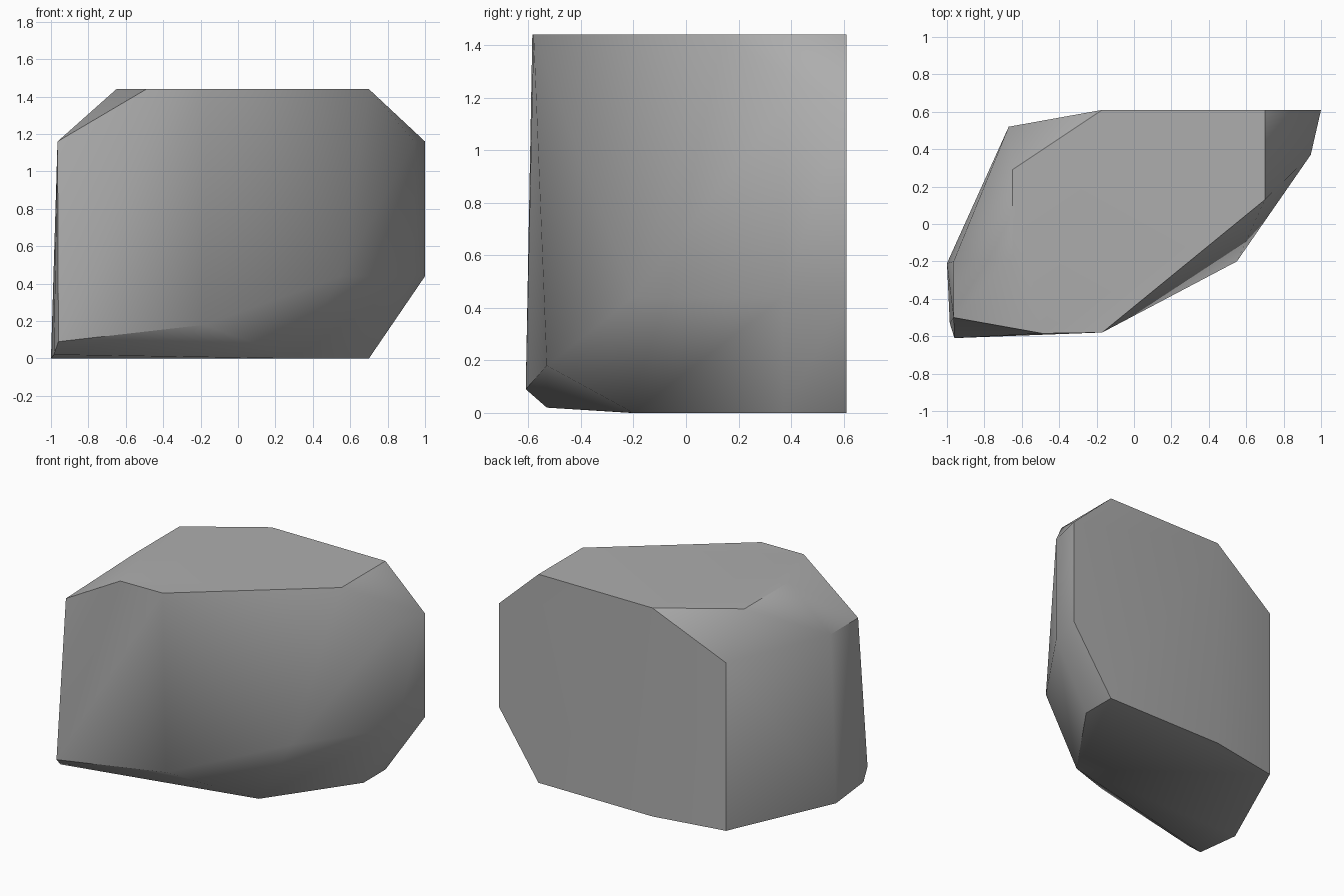
import bpy
import bmesh
import math

default_cube = bpy.data.objects.get("Cube")
if default_cube:
    bpy.data.objects.remove(default_cube, do_unlink=True)


def flat_material(name, colour):
    material = bpy.data.materials.new(name)
    material.use_nodes = True
    material.diffuse_color = colour
    material.node_tree.nodes["Principled BSDF"].inputs["Base Color"].default_value = colour
    return material


# Corner outlines of the boulder, grouped by height
TOP, SHOULDER, WAIST, GROUND = 1.44, 1.16, 0.44, 0.0
outlines = {
    TOP: [(0.7, 0.61), (0.7, 0.13), (-0.17, -0.58), (-0.49, -0.585),
          (-0.65, -0.19), (-0.65, 0.29), (-0.17, 0.61)],
    SHOULDER: [(1, 0.61), (0.945, 0.37), (-0.965, -0.5), (-0.965, -0.2), (-0.67, 0.52)],
    WAIST: [(1, 0.61), (0.945, 0.37), (0.55, -0.2)],
    GROUND: [(0.7, 0.61), (0.7, 0.37), (0.3, -0.2), (-1, -0.21),
             (-0.67, 0.52), (-0.17, 0.61)],
}

# Chipped lower front edge
front_chip = [(-0.18, -0.53, 0.18), (-0.96, -0.61, 0.09), (-0.985, -0.53, 0.02)]


def build_boulder(name, material):
    bm = bmesh.new()
    for height, outline in outlines.items():
        for x, y in outline:
            bm.verts.new((x, y, height))
    for corner in front_chip:
        bm.verts.new(corner)

    # Wrap the corners in a faceted shell and merge coplanar facets
    hull = bmesh.ops.convex_hull(bm, input=bm.verts[:])
    spare = [v for v in hull["geom_interior"] if isinstance(v, bmesh.types.BMVert)]
    bmesh.ops.delete(bm, geom=spare, context="VERTS")
    bmesh.ops.dissolve_limit(bm, angle_limit=math.radians(1.5),
                             verts=bm.verts[:], edges=bm.edges[:])
    bmesh.ops.recalc_face_normals(bm, faces=bm.faces[:])

    mesh = bpy.data.meshes.new(name)
    bm.to_mesh(mesh)
    bm.free()
    mesh.materials.append(material)
    boulder = bpy.data.objects.new(name, mesh)
    bpy.context.collection.objects.link(boulder)
    return boulder


stone_grey = flat_material("stone_grey", (0.42, 0.42, 0.42, 1))
boulder = build_boulder("boulder", stone_grey)

# Soft shading over shallow creases, crisp chipped edges
bpy.ops.object.select_all(action="DESELECT")
boulder.select_set(True)
bpy.context.view_layer.objects.active = boulder
bpy.ops.object.shade_smooth_by_angle(angle=math.radians(38))
